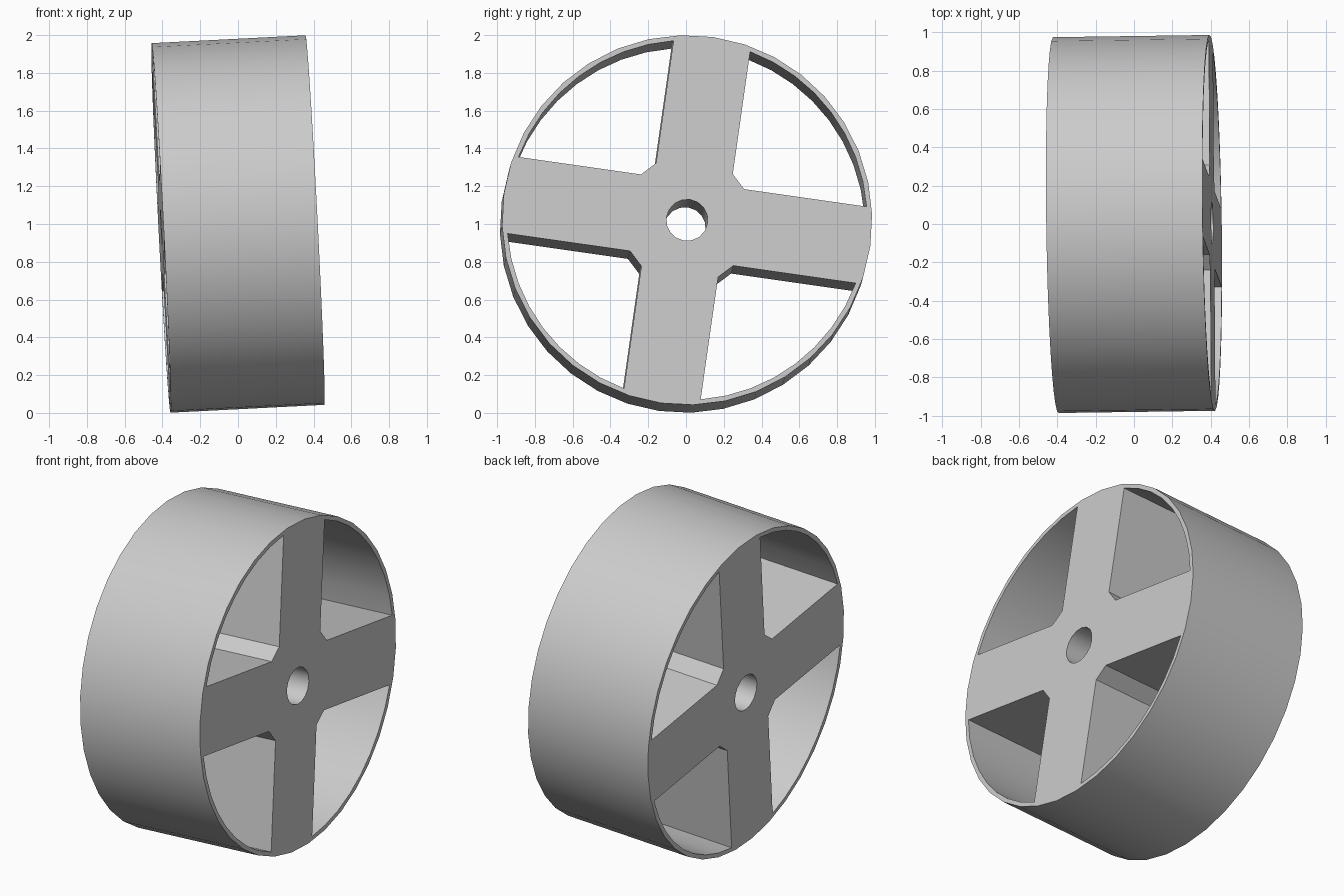
import bpy
from math import sin, cos, asin, pi, radians
from mathutils import Matrix, Vector

cube = bpy.data.objects.get("Cube")
if cube:
    bpy.data.objects.remove(cube)

RIM, INNER, BORE = 0.98, 0.953, 0.11
WIDTH = 0.816
SPOKE, CHAMFER = 0.205, 0.071       # half width of a spoke, corner cut at the hub
ROLL = radians(8.1)


def arc(radius, start, end, steps):
    return [(radius * cos(start + (end - start) * i / steps),
             radius * sin(start + (end - start) * i / steps)) for i in range(steps + 1)]


def circle(radius, sides):
    return arc(radius, 0, 2 * pi, sides)[:-1]


def turned(points, angle):
    c, s = cos(angle), sin(angle)
    return [(c * x - s * y, s * x + c * y) for x, y in points]


# Outline of one window between two spokes
edge = asin(SPOKE / INNER)
window = arc(INNER, edge, pi / 2 - edge, 8)
window += [(SPOKE, SPOKE + CHAMFER), (SPOKE + CHAMFER, SPOKE)]

outlines = [circle(RIM, 36), circle(BORE, 16)]
outlines += [turned(window, i * pi / 2) for i in range(4)]

# Filled flat profile, extruded to the wheel width
profile = bpy.data.curves.new("wheel", 'CURVE')
profile.dimensions = '2D'
profile.fill_mode = 'BOTH'
profile.extrude = WIDTH / 2
for points in outlines:
    spline = profile.splines.new('POLY')
    spline.points.add(len(points) - 1)
    for target, (x, y) in zip(spline.points, points):
        target.co = (x, y, 0, 1)
    spline.use_cyclic_u = True

wheel = bpy.data.objects.new("wheel", profile)
bpy.context.collection.objects.link(wheel)

# Axle runs nearly along x, with the spokes rolled around it
axle = Vector((1, 0.014, 0.051)).normalized()
side = Vector((0, cos(ROLL), -sin(ROLL)))
side = (side - axle * side.dot(axle)).normalized()
up = axle.cross(side)
wheel.matrix_world = Matrix.Translation((0, 0, 1)) @ Matrix((side, up, axle)).transposed().to_4x4()

# Turn into a welded mesh
bpy.ops.object.select_all(action='DESELECT')
wheel.select_set(True)
bpy.context.view_layer.objects.active = wheel
bpy.ops.object.convert(target='MESH')
wheel = bpy.context.object
wheel.name = "wheel"
bpy.ops.object.mode_set(mode='EDIT')
bpy.ops.mesh.select_all(action='SELECT')
bpy.ops.mesh.remove_doubles(threshold=0.0005)
bpy.ops.mesh.normals_make_consistent(inside=False)
bpy.ops.object.mode_set(mode='OBJECT')
bpy.ops.object.shade_smooth_by_angle(angle=radians(30))

# Plain grey
grey = bpy.data.materials.new("light grey")
grey.use_nodes = True
colour = (0.6, 0.6, 0.6, 1)
grey.diffuse_color = colour
grey.node_tree.nodes["Principled BSDF"].inputs["Base Color"].default_value = colour
wheel.data.materials.clear()
wheel.data.materials.append(grey)
